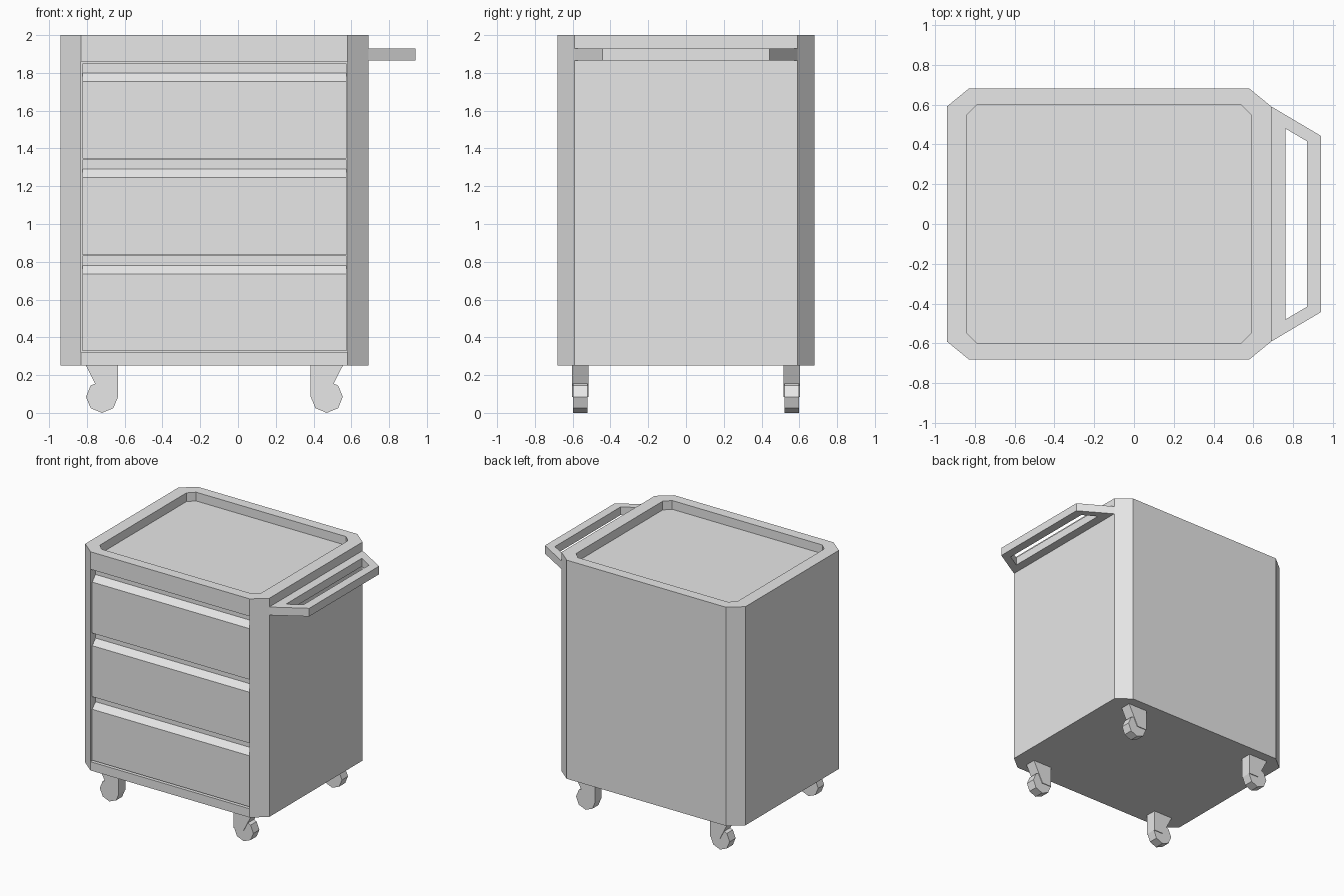
import bpy
import bmesh
from math import cos, sin, pi

if "Cube" in bpy.data.objects:
    bpy.data.objects.remove(bpy.data.objects["Cube"])

# Single painted-metal colour
grey = bpy.data.materials.new("light_grey")
grey.use_nodes = True
grey.diffuse_color = (0.8, 0.8, 0.8, 1)
grey.node_tree.nodes["Principled BSDF"].inputs["Base Color"].default_value = (0.8, 0.8, 0.8, 1)

MID = -0.125          # centre of the cabinet in x
LEFT, RIGHT = -0.83, 0.58   # ends of the drawer opening
FRONT = -0.68


def finish(name, bm):
    bmesh.ops.recalc_face_normals(bm, faces=bm.faces)
    mesh = bpy.data.meshes.new(name)
    bm.to_mesh(mesh)
    bm.free()
    mesh.materials.append(grey)
    obj = bpy.data.objects.new(name, mesh)
    bpy.context.collection.objects.link(obj)
    return obj


def loft(rings, closed=False):
    """Skin rings of points; cap both ends, or join last ring to first."""
    bm = bmesh.new()
    loops = [[bm.verts.new(p) for p in ring] for ring in rings]
    pairs = list(zip(loops, loops[1:]))
    if closed:
        pairs.append((loops[-1], loops[0]))
    else:
        bm.faces.new(loops[0])
        bm.faces.new(loops[-1])
    for a, b in pairs:
        for i in range(len(a)):
            j = (i + 1) % len(a)
            bm.faces.new((a[i], a[j], b[j], b[i]))
    return bm


def octagon(hx, hy, cx, cy, z):
    """Rectangle with cut corners around the cabinet centre."""
    half = [(hx, -hy + cy), (hx, hy - cy), (hx - cx, hy)]
    pts = half + [(-hx + cx, hy)] + [(-x, -y) for x, y in half] + [(hx - cx, -hy)]
    return [(x + MID, y, z) for x, y in pts]


def prism_y(profile, y, half):
    """Extrude an (x, z) profile along y."""
    return loft([[(x, y + s * half, z) for x, z in profile] for s in (-1, 1)])


# Cabinet with sunken tray top
outer = (0.815, 0.68, 0.11, 0.09)
inner = (0.715, 0.597, 0.05, 0.05)
bm = loft([octagon(*outer, 0.25), octagon(*outer, 2.0),
           octagon(*inner, 2.0), octagon(*inner, 1.93)])
bmesh.ops.recalc_face_normals(bm, faces=bm.faces)


def front_faces():
    return [f for f in bm.faces if f.normal.y < -0.99 and f.calc_center_median().y < FRONT + 0.01]


# Drawer opening: cut the front into bands and push the middle one in
for z in (0.32, 1.86):
    faces = front_faces()
    geom = set(faces)
    for f in faces:
        geom.update(f.edges)
        geom.update(f.verts)
    bmesh.ops.bisect_plane(bm, geom=list(geom), plane_co=(0, 0, z), plane_no=(0, 0, 1))
bm.normal_update()
band = [f for f in front_faces() if 0.4 < f.calc_center_median().z < 1.8]
pushed = bmesh.ops.extrude_face_region(bm, geom=band)["geom"]
bmesh.ops.translate(bm, vec=(0, 0.07, 0), verts=[v for v in pushed if isinstance(v, bmesh.types.BMVert)])
bmesh.ops.delete(bm, geom=[f for f in band if f.is_valid], context='FACES_ONLY')
finish("cabinet", bm)

# Drawer fronts with a finger groove along the top
for name, z in (("bottom", 0.328), ("middle", 0.837), ("top", 1.346)):
    face, groove, back = FRONT + 0.013, FRONT + 0.055, FRONT + 0.069
    profile = [(face, z), (face, z + 0.408), (groove, z + 0.453),
               (groove, z + 0.504), (back, z + 0.504), (back, z)]
    finish(name + "_drawer", loft([[(x, y, h) for y, h in profile]
                                   for x in (LEFT + 0.006, RIGHT - 0.006)]))

# Push handle: trapezoid frame on the side
rim = [(0.69, -0.59), (0.94, -0.442), (0.94, 0.442), (0.69, 0.59)]
hole = [(0.76, -0.48), (0.87, -0.415), (0.87, 0.415), (0.76, 0.48)]
finish("push_handle", loft([[(x, y, z) for x, y in pts] for pts, z in
                            ((rim, 1.865), (rim, 1.93), (hole, 1.93), (hole, 1.865))], closed=True))

# Casters: tapered fork and eight-sided wheel, mirrored to all corners
R = 0.085
for side, sx in (("left", 1), ("right", -1)):
    cx = MID + sx * 0.595
    fork = [(cx + sx * R, 0.25), (cx - sx * R, 0.25), (cx - sx * R, R), (cx, R)]
    wheel = [(cx + R * cos(i * pi / 4), R + R * sin(i * pi / 4)) for i in range(8)]
    for end, y in (("front", -0.56), ("back", 0.56)):
        finish(f"{end}_{side}_fork", prism_y(fork, y, 0.044))
        finish(f"{end}_{side}_wheel", prism_y(wheel, y, 0.038))
